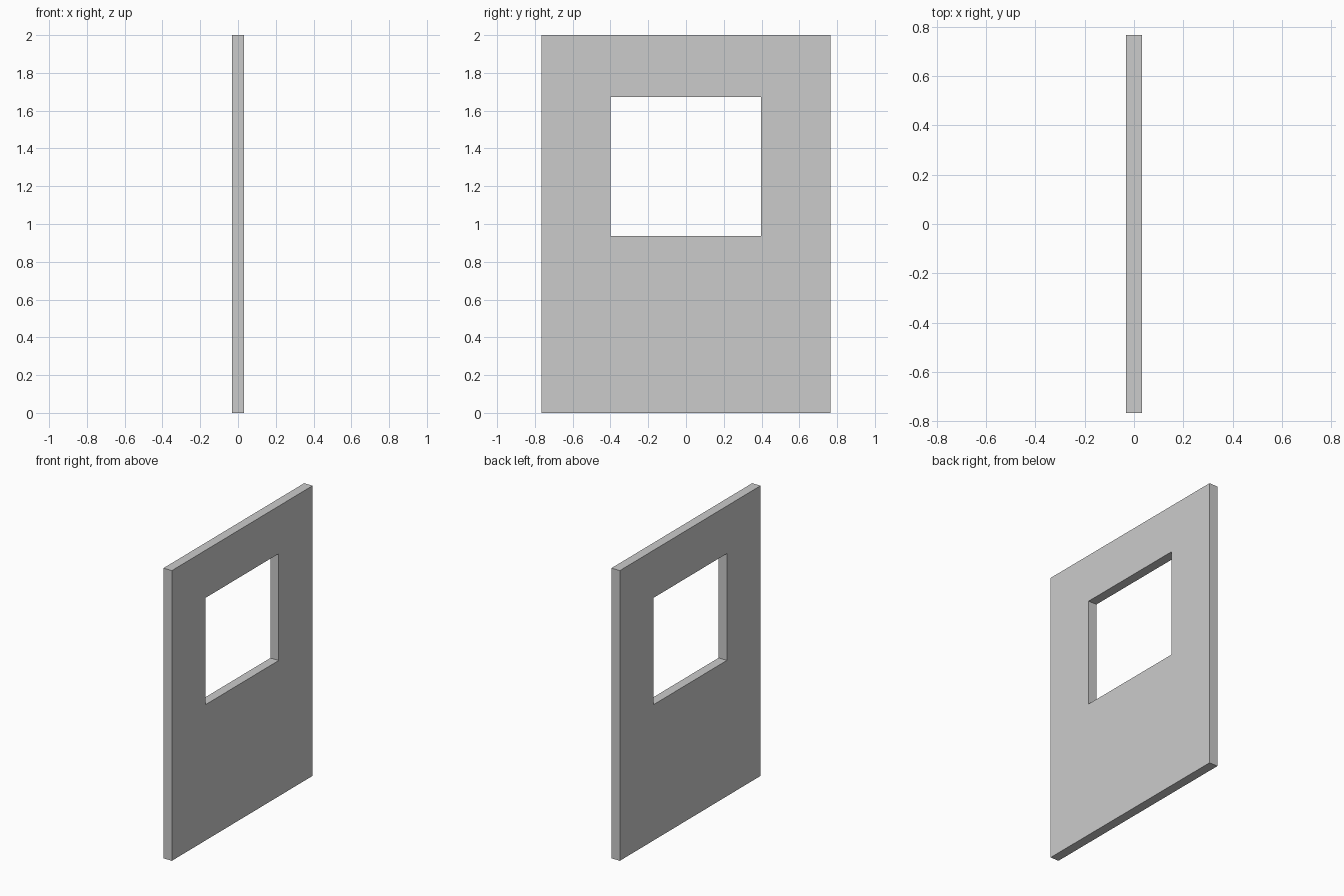
import bpy, bmesh

if "Cube" in bpy.data.objects:
    bpy.data.objects.remove(bpy.data.objects["Cube"])

HALF_T = 0.032                            # half wall thickness
OUTER = (-0.766, 0.766, 0.0, 2.0)         # y min, y max, z min, z max
WINDOW = (-0.40, 0.398, 0.936, 1.672)


def rect(bm, x, bounds):
    y0, y1, z0, z1 = bounds
    return [bm.verts.new((x, y, z)) for y, z in ((y0, z0), (y1, z0), (y1, z1), (y0, z1))]


# Wall panel: a rectangular ring around the window opening, given thickness
bm = bmesh.new()
outer, inner = rect(bm, -HALF_T, OUTER), rect(bm, -HALF_T, WINDOW)
for i in range(4):
    j = (i + 1) % 4
    bm.faces.new((outer[i], outer[j], inner[j], inner[i]))
ring = bmesh.ops.extrude_face_region(bm, geom=bm.faces[:], use_keep_orig=True)
moved = [g for g in ring["geom"] if isinstance(g, bmesh.types.BMVert)]
bmesh.ops.translate(bm, verts=moved, vec=(2 * HALF_T, 0, 0))
bmesh.ops.recalc_face_normals(bm, faces=bm.faces[:])

mesh = bpy.data.meshes.new("window_wall")
bm.to_mesh(mesh)
bm.free()
bpy.context.collection.objects.link(bpy.data.objects.new("window_wall", mesh))
